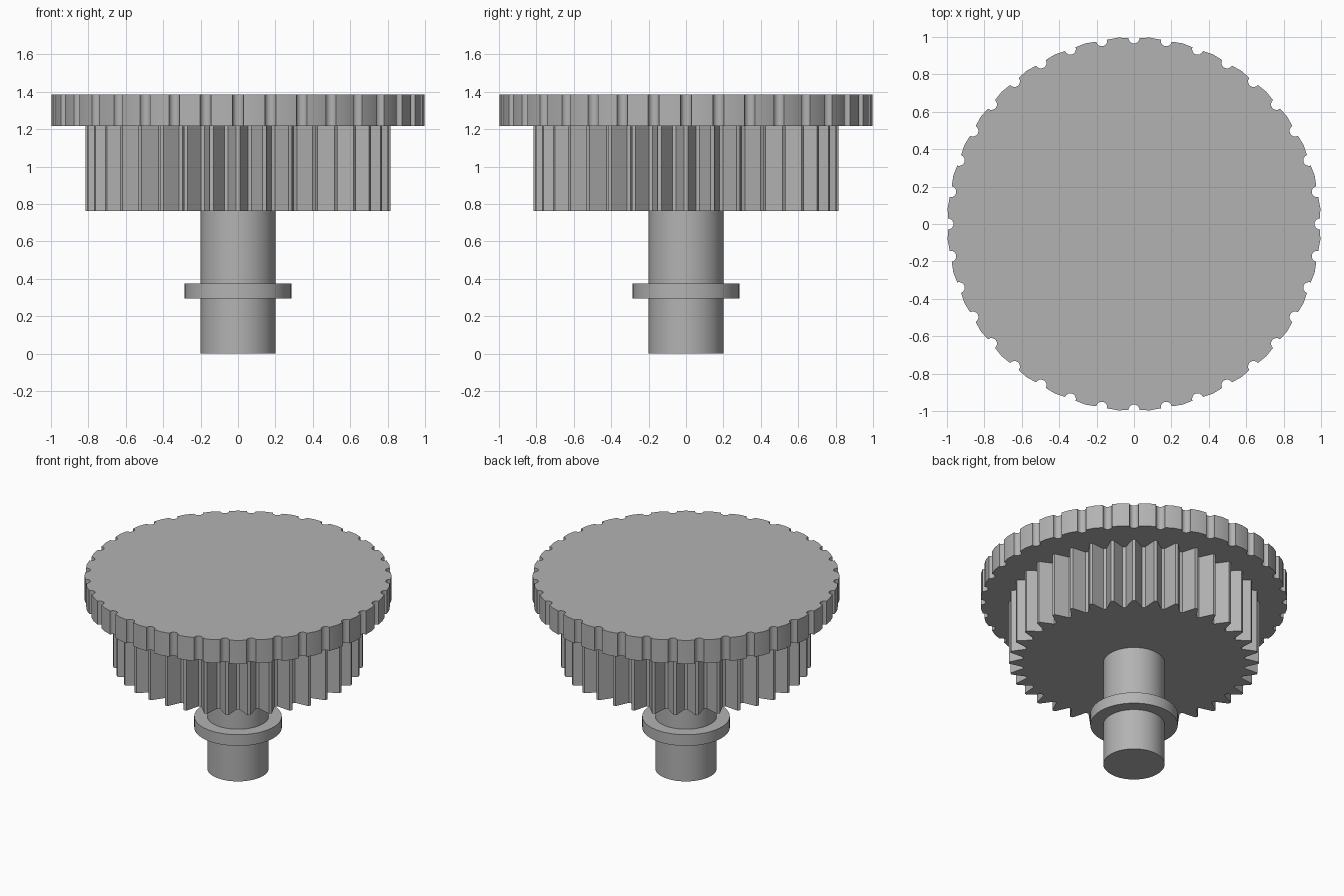
import bpy, bmesh, math

cube = bpy.data.objects.get("Cube")
if cube:
    bpy.data.objects.remove(cube, do_unlink=True)

grey = bpy.data.materials.new("plain grey")
grey.use_nodes = True
colour = (0.45, 0.45, 0.45, 1)
grey.diffuse_color = colour
grey.node_tree.nodes["Principled BSDF"].inputs["Base Color"].default_value = colour

COUNT = 36
STEP = math.tau / COUNT


def polar(r, a):
    return r * math.cos(a), r * math.sin(a)


def extrude(name, outline, z0, z1, angle=25):
    """Raise a closed outline into a solid between two heights."""
    bm = bmesh.new()
    face = bm.faces.new([bm.verts.new((x, y, z0)) for x, y in outline])
    top = bmesh.ops.extrude_face_region(bm, geom=[face])["geom"]
    for v in top:
        if isinstance(v, bmesh.types.BMVert):
            v.co.z = z1
    bmesh.ops.recalc_face_normals(bm, faces=bm.faces)
    mesh = bpy.data.meshes.new(name)
    bm.to_mesh(mesh)
    bm.free()
    mesh.materials.append(grey)
    obj = bpy.data.objects.new(name, mesh)
    bpy.context.collection.objects.link(obj)
    bpy.ops.object.select_all(action="DESELECT")
    obj.select_set(True)
    bpy.context.view_layer.objects.active = obj
    bpy.ops.object.shade_smooth_by_angle(angle=math.radians(angle))


def circle(r, n=64):
    return [polar(r, i * math.tau / n) for i in range(n)]


def notched_rim(radius, notch):
    """Circle with a round notch bitten out at every step."""
    pts = []
    for i in range(COUNT):
        a = i * STEP
        cx, cy = polar(radius - 0.005, a)
        for k in range(9):
            t = a - math.pi / 2 - k * math.pi / 8
            dx, dy = polar(notch, t)
            pts.append((cx + dx, cy + dy))
        pts.append(polar(radius, a + STEP / 2))
    return pts


def toothed_rim(tip, root):
    """Gear outline with narrow tips and narrow valleys."""
    pts = []
    for i in range(COUNT):
        a = i * STEP
        for r, f in ((tip, -0.07), (tip, 0.07), (root, 0.42), (root, 0.58)):
            pts.append(polar(r, a + f * STEP))
    return pts


# Shaft and its collar
extrude("shaft", circle(0.2), 0, 0.78)
extrude("shaft_collar", circle(0.285), 0.295, 0.375)

# Toothed gear below the wide cap
extrude("toothed_gear", toothed_rim(0.815, 0.725), 0.762, 1.22, 10)

# Notched cap
extrude("notched_cap", notched_rim(1.0, 0.03), 1.217, 1.386, 30)
